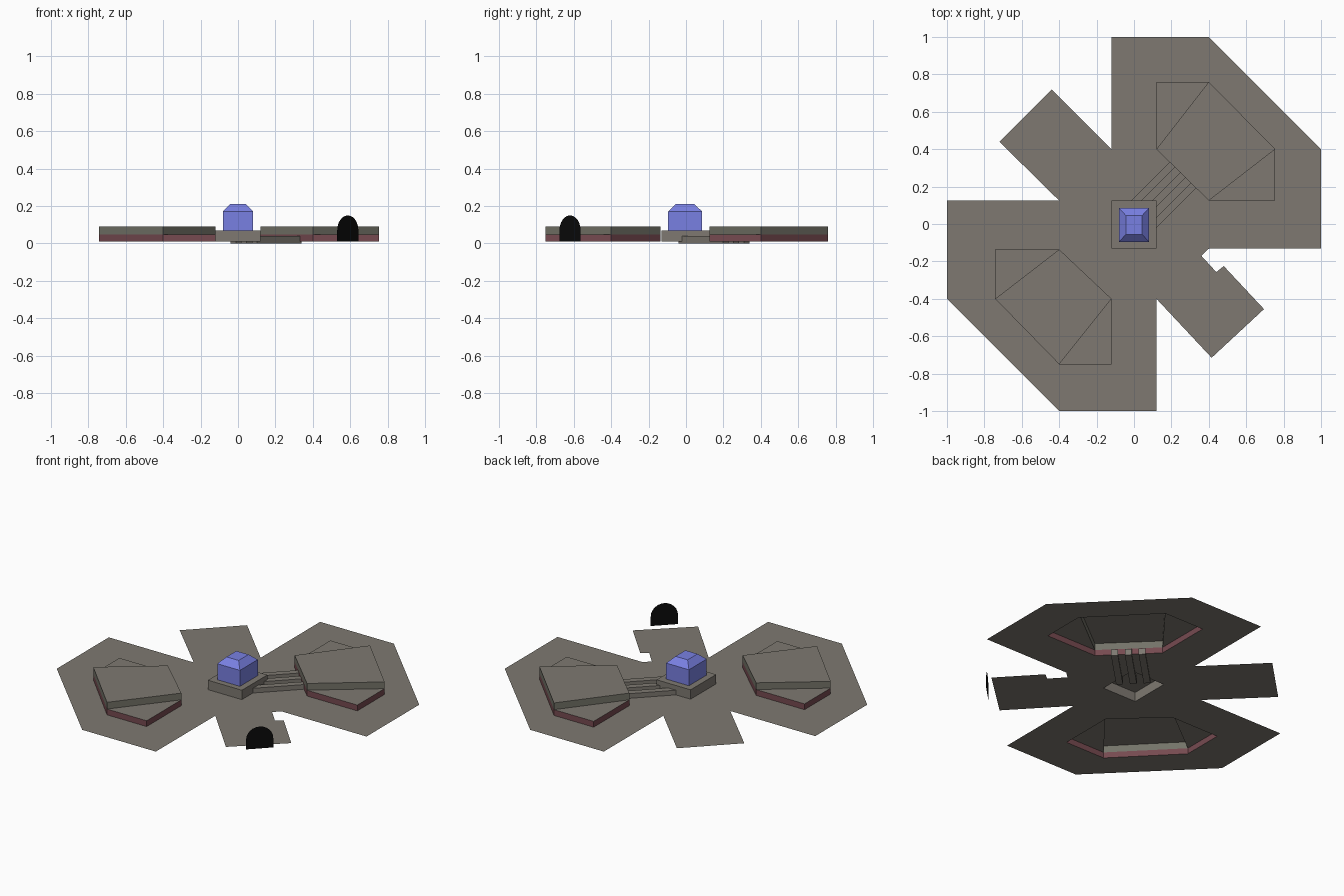
import bpy, bmesh, math
from mathutils import Vector

if "Cube" in bpy.data.objects:
    bpy.data.objects.remove(bpy.data.objects["Cube"])

GROUND = 0.01
MID, ROOF = 0.047, 0.09


def material(name, srgb):
    m = bpy.data.materials.new(name)
    m.diffuse_color = [(c / 255 / 12.92 if c < 11 else ((c / 255 + 0.055) / 1.055) ** 2.4)
                       for c in srgb] + [1]
    m.use_nodes = True
    m.node_tree.nodes["Principled BSDF"].inputs["Base Color"].default_value = m.diffuse_color
    return m


STONE = material("warm grey", (126, 121, 113))
EDGE = material("olive grey", (116, 115, 104))
MAROON = material("dusty maroon", (118, 74, 80))
BLUE = material("periwinkle blue", (121, 128, 226))
BLACK = material("black", (10, 10, 10))


def finish(bm, name, *mats):
    me = bpy.data.meshes.new(name)
    bm.to_mesh(me)
    bm.free()
    for m in mats:
        me.materials.append(m)
    ob = bpy.data.objects.new(name, me)
    bpy.context.collection.objects.link(ob)
    return ob


def shell(name, rings, mat):
    """Stacked rectangles (x0, x1, y0, y1, z), open below and capped on top."""
    bm = bmesh.new()
    loops = [[bm.verts.new(p) for p in ((a, c, z), (b, c, z), (b, d, z), (a, d, z))]
             for a, b, c, d, z in rings]
    for lo, hi in zip(loops, loops[1:]):
        for i in range(4):
            j = (i + 1) % 4
            bm.faces.new((lo[i], lo[j], hi[j], hi[i]))
    bm.faces.new(loops[-1])
    return finish(bm, name, mat)


def hexagon(s, x0, x1, y0, y1):
    """Building footprint, counter-clockwise; s = -1 turns it half round."""
    pts = [(x0, y1), (x0, 0.4), (0.4, y0), (x1, y0), (x1, 0.4), (0.4, y1)]
    return [(s * x, s * y) for x, y in pts]


def building(name, pts):
    bm = bmesh.new()
    low, mid = [[bm.verts.new((x, y, z)) for x, y in pts] for z in (GROUND, MID)]
    for i in range(6):
        j = (i + 1) % 6
        bm.faces.new((low[i], low[j], mid[j], mid[i])).material_index = 2
    # lower corner ledges
    bm.faces.new((mid[0], mid[1], mid[5]))
    bm.faces.new((mid[2], mid[3], mid[4]))
    # raised four-sided roof block
    ids = (1, 2, 4, 5)
    top = [bm.verts.new((*pts[i], ROOF)) for i in ids]
    for k in range(4):
        n = (k + 1) % 4
        bm.faces.new((mid[ids[k]], mid[ids[n]], top[n], top[k])).material_index = 1
    bm.faces.new(top)
    return finish(bm, name, STONE, EDGE, MAROON)


# two hollow buildings
hex_ne = hexagon(1, 0.12, 0.755, 0.125, 0.76)
hex_sw = hexagon(-1, 0.12, 0.742, 0.136, 0.75)
building("northeast_building", hex_ne)
building("southwest_building", hex_sw)

# ground sheet with openings beneath the buildings and pedestal
outline = [(-0.12, 0.4), (-0.44, 0.72), (-0.72, 0.44), (-0.4, 0.125), (-1, 0.125),
           (-1, -0.4), (-0.4, -1), (0.12, -1), (0.12, -0.4), (0.415, -0.715),
           (0.695, -0.455), (0.48, -0.225), (0.44, -0.257), (0.36, -0.17),
           (0.4, -0.132), (1, -0.132), (1, 0.4), (0.4, 1), (-0.12, 1)]
pad = [(-0.12, -0.132), (0.12, -0.132), (0.12, 0.125), (-0.12, 0.125)]
bm = bmesh.new()
for loop in (outline, hex_ne, hex_sw, pad):
    vs = [bm.verts.new((x, y, GROUND)) for x, y in loop]
    for i, v in enumerate(vs):
        bm.edges.new((v, vs[(i + 1) % len(vs)]))
bmesh.ops.triangle_fill(bm, use_beauty=True, edges=bm.edges[:], normal=(0, 0, 1))
bm.normal_update()
for f in bm.faces:
    if f.normal.z < 0:
        f.normal_flip()
finish(bm, "ground_sheet", STONE)

# pedestal and blue block with chamfered top
shell("pedestal", [(-0.12, 0.12, -0.132, 0.125, GROUND), (-0.12, 0.12, -0.132, 0.125, 0.07)], STONE)
shell("blue_block", [(-0.08, 0.08, -0.095, 0.085, 0.07), (-0.08, 0.08, -0.095, 0.085, 0.172),
                     (-0.043, 0.043, -0.055, 0.045, 0.21)], BLUE)

# three diagonal bars joining the pedestal and the northeast building
for n, v in enumerate((-0.08, 0.0, 0.08)):
    bm = bmesh.new()
    bmesh.ops.create_cube(bm, size=1)
    bmesh.ops.scale(bm, vec=(0.336, 0.04, 0.04), verts=bm.verts)
    ob = finish(bm, f"connecting_bar_{n + 1}", STONE)
    r = math.sqrt(0.5)
    ob.location = ((0.212 - v) * r, (0.212 + v) * r, 0.02)
    ob.rotation_euler.z = math.pi / 4

# flat black arched doorway beyond the southeast arm
bm = bmesh.new()
half, spring = 0.08, 0.07
prof = [(-half, GROUND), (half, GROUND)]
prof += [(half * math.cos(math.pi * i / 12), spring + 0.08 * math.sin(math.pi * i / 12))
         for i in range(13)]
mid_pt, along = Vector((0.587, -0.62, 0)), Vector((1, 1, 0)).normalized()
bm.faces.new([bm.verts.new(mid_pt + along * a + Vector((0, 0, z))) for a, z in prof])
finish(bm, "arched_doorway", BLACK)
